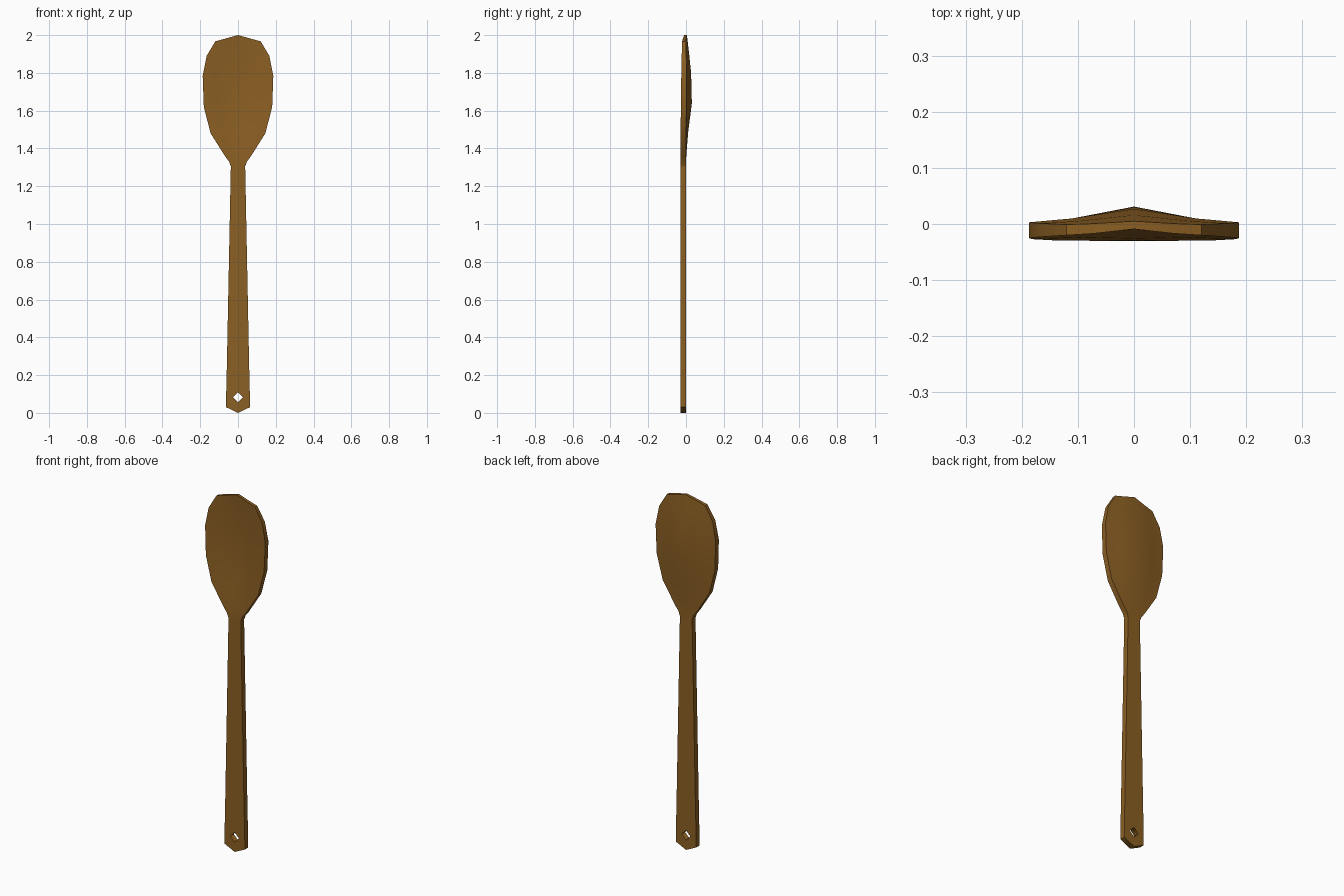
import bpy, bmesh, math

if "Cube" in bpy.data.objects:
    bpy.data.objects.remove(bpy.data.objects["Cube"])

wood = bpy.data.materials.new("warm wood")
wood.diffuse_color = (0.26, 0.115, 0.017, 1)
wood.use_nodes = True
wood.node_tree.nodes["Principled BSDF"].inputs["Base Color"].default_value = wood.diffuse_color


def half_plate(name, points, faces):
    """Right half as (x, z, front y, back y) points; walled and mirrored."""
    bm = bmesh.new()
    front = [bm.verts.new((x, f, z)) for x, z, f, b in points]
    back = [bm.verts.new((x, b, z)) for x, z, f, b in points]
    count = {}
    for face in faces:
        bm.faces.new([front[i] for i in face])
        bm.faces.new([back[i] for i in reversed(face)])
        for a, b in zip(face, face[1:] + face[:1]):
            key = tuple(sorted((a, b)))
            count[key] = count.get(key, 0) + 1
    # side walls on the outline, leaving the mirror plane open
    for (a, b), n in count.items():
        if n == 1 and (points[a][0] > 0 or points[b][0] > 0):
            bm.faces.new([front[a], front[b], back[b], back[a]])
    bmesh.ops.recalc_face_normals(bm, faces=bm.faces)
    # open half shell: make sure the front faces -y
    bm.faces.ensure_lookup_table()
    if bm.faces[0].normal.y > 0:
        bmesh.ops.reverse_faces(bm, faces=bm.faces)
    mesh = bpy.data.meshes.new(name)
    bm.to_mesh(mesh)
    bm.free()
    mesh.materials.append(wood)
    obj = bpy.data.objects.new(name, mesh)
    bpy.context.collection.objects.link(obj)
    mirror = obj.modifiers.new("mirror", 'MIRROR')
    mirror.use_clip = True
    bpy.ops.object.select_all(action='DESELECT')
    bpy.context.view_layer.objects.active = obj
    obj.select_set(True)
    bpy.ops.object.shade_smooth_by_angle(angle=math.radians(30))
    return obj


# handle, pointed at the bottom with a diamond hanging hole
F, B = -0.03, 0.0
outline = [(0, 0), (0.063, 0.03), (0.063, 0.082), (0.059, 0.25), (0, 0.25),
           (0, 0.11), (0.027, 0.082), (0, 0.055), (0.038, 1.305), (0, 1.305)]
half_plate("handle", [(x, z, F, B) for x, z in outline],
           [[0, 1, 2, 6, 7], [2, 3, 4, 5, 6], [3, 8, 9, 4]])

# bowl rows: half width, rim z, centre z, rim front/back y, centre front/back y
rows = [
    (0.038, 1.305, 1.305, -0.030, 0.000, -0.030, 0.000),
    (0.048, 1.332, 1.335, -0.030, 0.000, -0.029, 0.000),
    (0.068, 1.358, 1.37, -0.030, 0.000, -0.026, 0.002),
    (0.145, 1.48, 1.49, -0.029, 0.000, -0.010, 0.012),
    (0.181, 1.62, 1.64, -0.027, 0.002, 0.005, 0.031),
    (0.187, 1.785, 1.80, -0.025, 0.003, 0.005, 0.027),
    (0.166, 1.89, 1.905, -0.023, 0.001, -0.001, 0.016),
    (0.120, 1.967, 2.0, -0.020, -0.001, -0.009, 0.005),
]
points = []
for w, zr, zc, rf, rb, cf, cb in rows:
    for t, k in ((0, 0), (0.6, 0.72), (1, 1)):   # centre, middle, rim
        points.append((w * t, zc + (zr - zc) * t,
                       cf + (rf - cf) * k, cb + (rb - cb) * k))
faces = [[3 * r + c, 3 * r + c + 1, 3 * r + c + 4, 3 * r + c + 3]
         for r in range(len(rows) - 1) for c in range(2)]
half_plate("bowl", points, faces)
